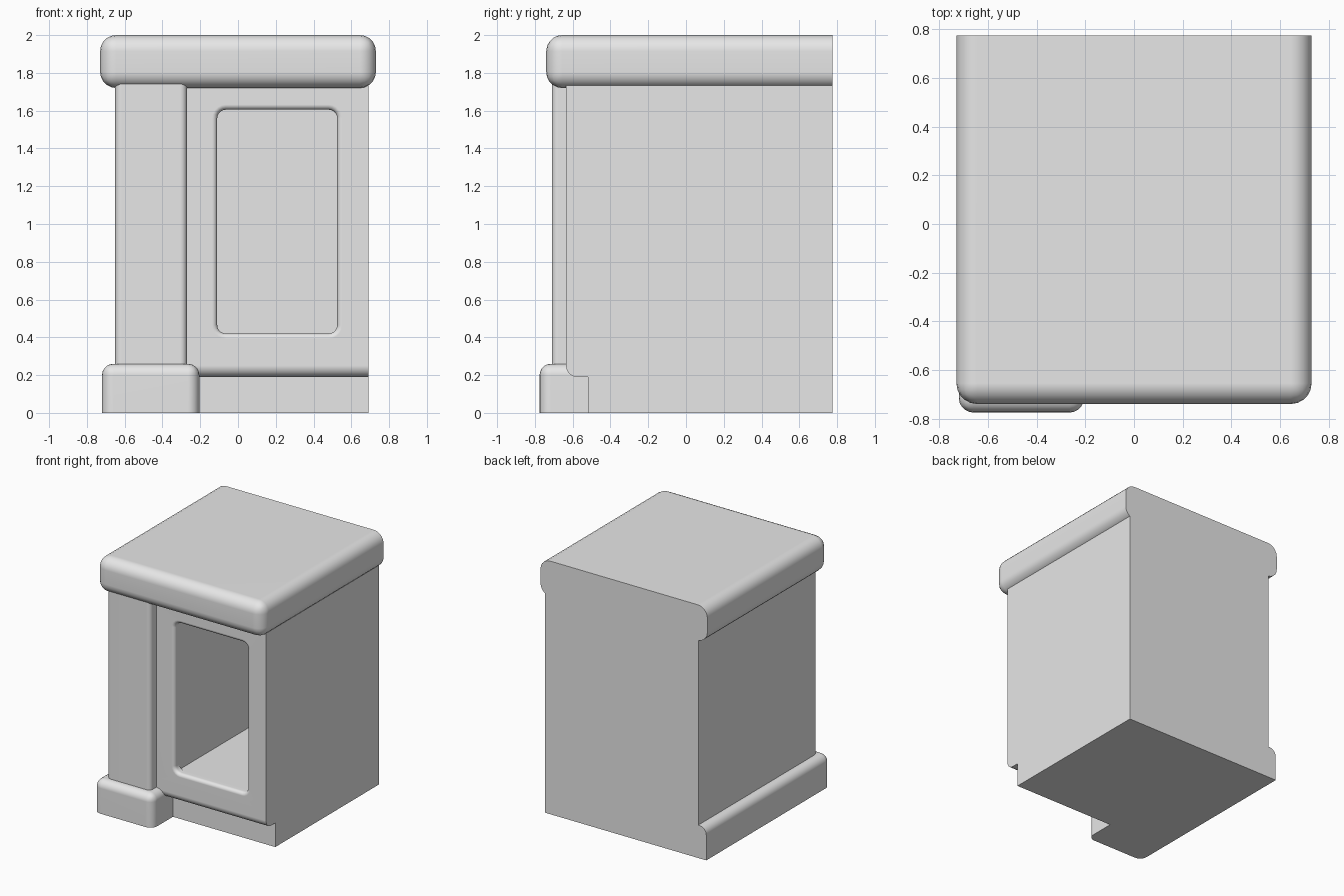
import bpy, bmesh
from math import sin, cos, pi, radians

cube = bpy.data.objects.get("Cube")
if cube:
    bpy.data.objects.remove(cube, do_unlink=True)

BACK = 0.775      # flush back plane
FRONT = -0.635    # panel front plane

grey = bpy.data.materials.new("plain_grey")
grey.use_nodes = True
grey.diffuse_color = (0.8, 0.8, 0.8, 1)
grey.node_tree.nodes["Principled BSDF"].inputs["Base Color"].default_value = (0.8, 0.8, 0.8, 1)


def finish(name, bm):
    """Turn a bmesh into a named grey object."""
    bmesh.ops.recalc_face_normals(bm, faces=bm.faces)
    mesh = bpy.data.meshes.new(name)
    bm.to_mesh(mesh)
    bm.free()
    mesh.materials.append(grey)
    obj = bpy.data.objects.new(name, mesh)
    bpy.context.collection.objects.link(obj)
    return obj


def box(name, lo, hi, radius=0, rounded=None):
    """Box between two corners, rounding the edges chosen by a rule."""
    bm = bmesh.new()
    bmesh.ops.create_cube(bm, size=1)
    for v in bm.verts:
        v.co = [hi[i] if v.co[i] > 0 else lo[i] for i in range(3)]
    if rounded:
        edges = [e for e in bm.edges if rounded(e.verts[0].co, e.verts[1].co)]
        bmesh.ops.bevel(bm, geom=edges, offset=radius, segments=5,
                        profile=0.5, affect='EDGES', clamp_overlap=True)
    return finish(name, bm)


def loft(name, sections):
    """Closed solid through matching rings of points."""
    bm = bmesh.new()
    rings = [[bm.verts.new(p) for p in ring] for ring in sections]
    n = len(rings[0])
    for a, b in zip(rings, rings[1:]):
        for i in range(n):
            j = (i + 1) % n
            bm.faces.new((a[i], a[j], b[j], b[i]))
    bm.faces.new(rings[0])
    bm.faces.new(rings[-1])
    return finish(name, bm)


def rounded_ring(y, grow, x0, x1, z0, z1, r=0.045, steps=5):
    """Rounded rectangle in the xz plane, widened by grow."""
    ring = []
    corners = [(x1 - r, z1 - r), (x0 + r, z1 - r), (x0 + r, z0 + r), (x1 - r, z0 + r)]
    for k, (cx, cz) in enumerate(corners):
        for s in range(steps + 1):
            a = pi / 2 * (k + s / steps)
            ring.append((cx + (r + grow) * cos(a), y, cz + (r + grow) * sin(a)))
    return ring


def carve(target, cutter):
    """Subtract a cutter for good and remove it."""
    mod = target.modifiers.new("carve", 'BOOLEAN')
    mod.operation = 'DIFFERENCE'
    mod.solver = 'EXACT'
    mod.object = cutter
    bpy.context.view_layer.update()
    graph = bpy.context.evaluated_depsgraph_get()
    mesh = bpy.data.meshes.new_from_object(target.evaluated_get(graph))
    target.modifiers.clear()
    target.data = mesh
    bpy.data.objects.remove(cutter, do_unlink=True)


# Countertop: rounded everywhere except the flush back
countertop = box("countertop", (-0.73, -0.74, 1.72), (0.73, BACK, 2.0), 0.085,
                 lambda a, b: min(a.y, b.y) < 0)

# Corner post with rounded front edges, running back as the side wall
corner_post = box("corner_post", (-0.65, -0.71, 0.02), (-0.27, BACK, 1.78), 0.035,
                  lambda a, b: max(a.y, b.y) < 0 and abs(a.z - b.z) > 1)

# Plinth under the post and along the side, top and front corners rounded
plinth = box("plinth", (-0.72, -0.775, 0), (-0.205, BACK, 0.26), 0.06,
             lambda a, b: min(a.y, b.y) < 0 and max(a.z, b.z) > 0.1
             and not (a.z < 0.1 and b.z < 0.1))

# Cabinet body: side profile with toe kick and rounded lower lip
r = 0.06
profile = [(BACK, 0), (-0.52, 0), (-0.52, 0.19)]
for s in range(6):
    a = pi / 2 * s / 5
    profile.append((FRONT + r - r * sin(a), 0.19 + r - r * cos(a)))
profile += [(FRONT, 1.8), (BACK, 1.8)]
cabinet = loft("cabinet_body", [[(x, y, z) for y, z in profile] for x in (-0.5, 0.69)])

# Niche: rounded opening with a soft lip, then a plain deep recess
opening = (-0.11, 0.525, 0.42, 1.605)
lip = 0.027
rings = [rounded_ring(FRONT - 0.05, lip, *opening)]
for s in range(5):
    a = pi / 2 * s / 4
    rings.append(rounded_ring(FRONT + lip * sin(a), lip * (1 - cos(a)) if s else 0, *opening))
rings = rings[:1]
for s in range(5):
    a = pi / 2 * s / 4
    rings.append(rounded_ring(FRONT + lip - lip * cos(a), lip - lip * sin(a), *opening))
rings.append(rounded_ring(FRONT + 0.07, 0, *opening))
carve(cabinet, loft("opening_cutter", rings))
x0, x1, z0, z1 = opening
carve(cabinet, box("recess_cutter", (x0 - 0.002, FRONT + 0.06, z0 - 0.002),
                   (x1 + 0.002, BACK - 0.015, z1 + 0.002)))

# Smooth rounded edges while keeping flat faces flat
bpy.ops.object.select_all(action='DESELECT')
for obj in (countertop, corner_post, plinth, cabinet):
    obj.select_set(True)
    bpy.context.view_layer.objects.active = obj
bpy.ops.object.shade_smooth_by_angle(angle=radians(30))
for obj in (countertop, corner_post, plinth, cabinet):
    weighted = obj.modifiers.new("flat_faces", 'WEIGHTED_NORMAL')
    weighted.keep_sharp = True
